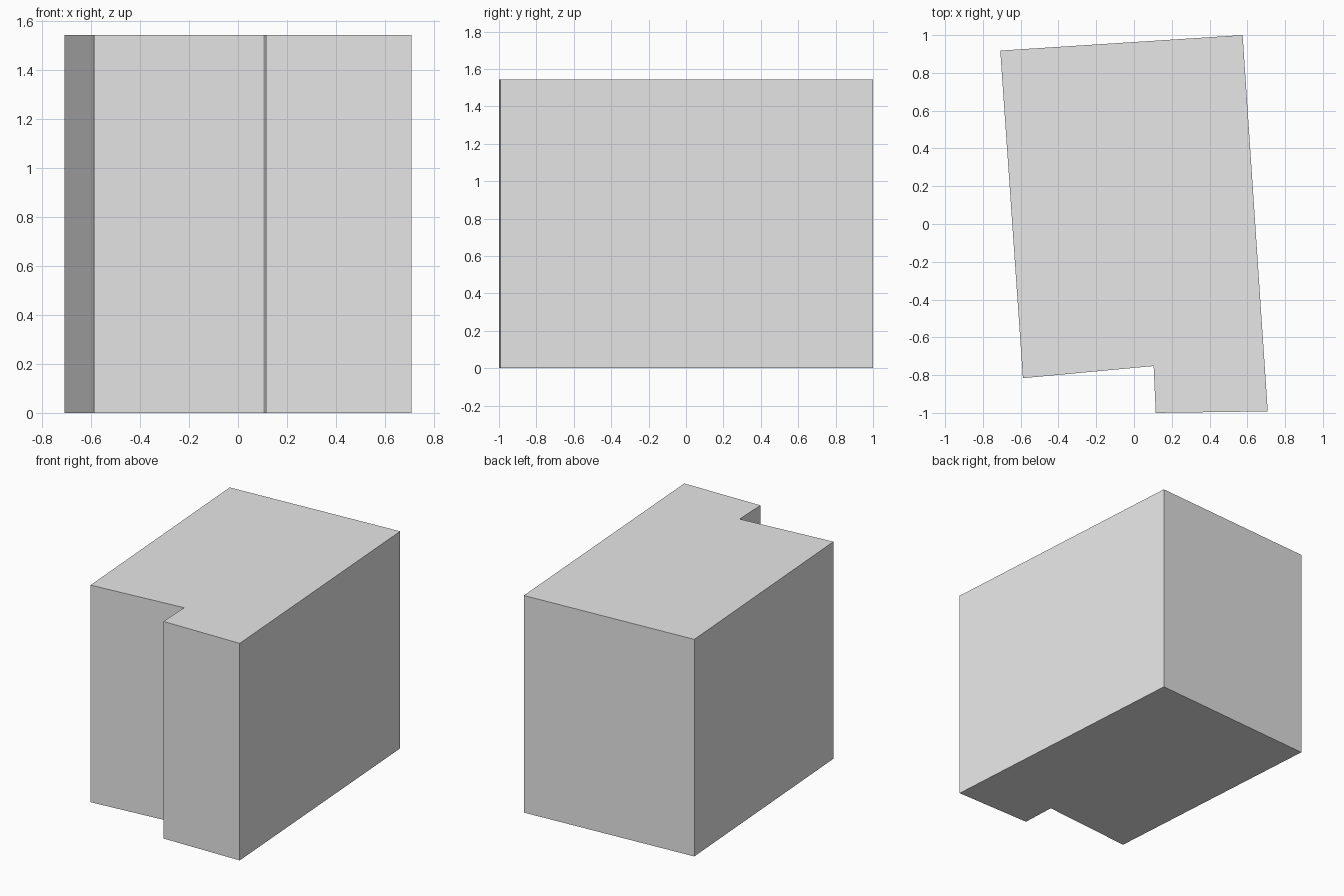
import bpy, bmesh

if "Cube" in bpy.data.objects:
    bpy.data.objects.remove(bpy.data.objects["Cube"])

HEIGHT = 1.543

# Single neutral grey
grey = bpy.data.materials.new("light grey")
grey.diffuse_color = (0.8, 0.8, 0.8, 1.0)
grey.use_nodes = True
grey.node_tree.nodes["Principled BSDF"].inputs["Base Color"].default_value = grey.diffuse_color

# Footprint: slightly turned rectangle with a notch in the front left corner
footprint = [(-0.708, 0.918), (-0.588, -0.816), (0.104, -0.752),
             (0.115, -1.0), (0.708, -0.992), (0.575, 1.0)]

# Block: footprint extruded straight up
bm = bmesh.new()
base = bm.faces.new([bm.verts.new((x, y, 0)) for x, y in footprint])
top = bmesh.ops.extrude_face_region(bm, geom=[base], use_keep_orig=True)
bmesh.ops.translate(bm, vec=(0, 0, HEIGHT),
                    verts=[v for v in top["geom"] if isinstance(v, bmesh.types.BMVert)])
bmesh.ops.recalc_face_normals(bm, faces=bm.faces[:])

mesh = bpy.data.meshes.new("building_block")
bm.to_mesh(mesh)
bm.free()
mesh.materials.append(grey)
block = bpy.data.objects.new("building_block", mesh)
bpy.context.collection.objects.link(block)
